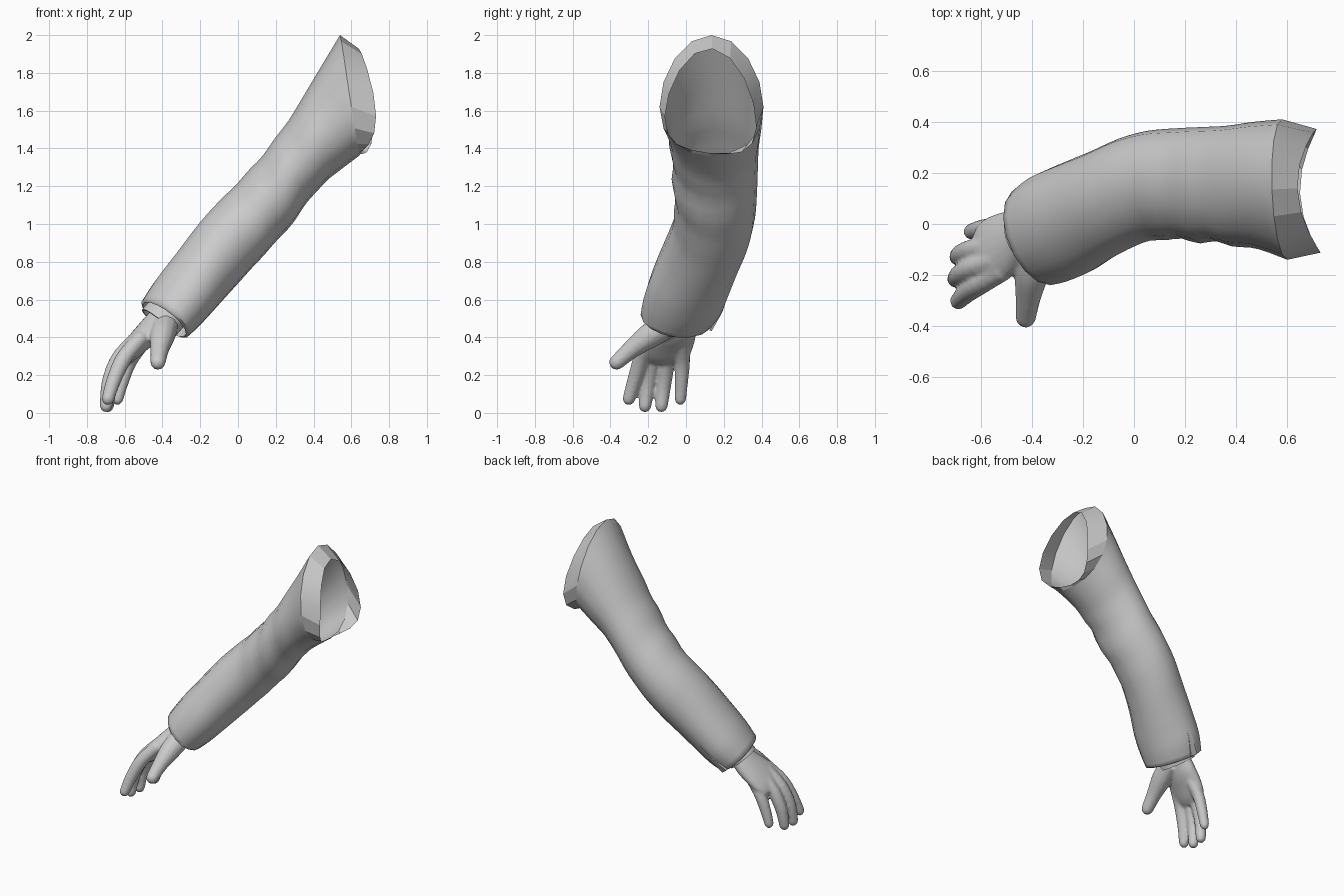
import bpy, bmesh, math
from mathutils import Vector as V

if "Cube" in bpy.data.objects:
    bpy.data.objects.remove(bpy.data.objects["Cube"])


def loft(bm, rings, cap=False):
    """Skin a list of equally long point rings."""
    vs = [[bm.verts.new(p) for p in r] for r in rings]
    n = len(vs[0])
    for a, b in zip(vs, vs[1:]):
        for i in range(n):
            j = (i + 1) % n
            bm.faces.new((a[i], a[j], b[j], b[i]))
    if cap:
        bm.faces.new(vs[0][::-1])
        bm.faces.new(vs[-1])


def ring(c, u, v, n=16, k=1.0):
    return [V(c) + k * (V(u) * math.cos(2 * math.pi * i / n) + V(v) * math.sin(2 * math.pi * i / n))
            for i in range(n)]


def finish(bm, name, angle=50):
    bmesh.ops.recalc_face_normals(bm, faces=bm.faces)
    me = bpy.data.meshes.new(name)
    bm.to_mesh(me)
    bm.free()
    ob = bpy.data.objects.new(name, me)
    bpy.context.collection.objects.link(ob)
    bpy.ops.object.select_all(action='DESELECT')
    ob.select_set(True)
    bpy.context.view_layer.objects.active = ob
    bpy.ops.object.shade_smooth_by_angle(angle=math.radians(angle))
    return ob


def catmull(rows, steps):
    """Smoothly interpolate rows of numbers."""
    out = []
    for i in range(len(rows) - 1):
        p = [rows[max(0, min(len(rows) - 1, i + d))] for d in (-1, 0, 1, 2)]
        for s in range(steps):
            t = s / steps
            out.append([0.5 * (2 * b + (c - a) * t + (2 * a - 5 * b + 4 * c - d) * t * t
                               + (3 * b - a - 3 * c + d) * t ** 3) for a, b, c, d in zip(*p)])
    out.append(list(rows[-1]))
    return out


# Sleeve sections: top x, top z, bottom x, bottom z, y min, y max
sections = [
    (0.54, 2.00, 0.64, 1.36, -0.14, 0.41), (0.42, 1.80, 0.54, 1.285, -0.10, 0.40),
    (0.30, 1.60, 0.45, 1.21, -0.085, 0.385), (0.20, 1.455, 0.365, 1.11, -0.07, 0.38),
    (0.10, 1.33, 0.26, 0.97, -0.065, 0.375), (0.00, 1.22, 0.15, 0.85, -0.06, 0.365),
    (-0.10, 1.12, 0.05, 0.74, -0.085, 0.335), (-0.20, 1.01, -0.05, 0.63, -0.13, 0.285),
    (-0.33, 0.84, -0.14, 0.53, -0.19, 0.235), (-0.43, 0.71, -0.21, 0.455, -0.225, 0.195),
    (-0.50, 0.60, -0.27, 0.40, -0.24, 0.14)]
N = 16
rows = catmull(sections, 3)
rings = []
for k, (tx, tz, bx, bz, y0, y1) in enumerate(rows):
    s = k / 3
    c = V(((tx + bx) / 2, (y0 + y1) / 2, (tz + bz) / 2))
    u = V(((tx - bx) / 2, 0, (tz - bz) / 2))
    f = min(1, max(0, (s - 4) / 4))
    v = V((-0.01 - 0.045 * f, (y1 - y0) / 2, -0.02 * f))
    r = ring(c, u, v, N)
    # soft cloth folds gathered around the elbow, mostly on the front
    g = math.exp(-((s - 3.6) / 1.6) ** 2)
    for i in range(N):
        a = 2 * math.pi * i / N
        w = 0.5 - 0.5 * math.sin(a)
        r[i] = c + (r[i] - c) * (1 + 0.04 * g * w * math.sin(4.2 * s + 1.5 * math.cos(a)))
        r[i].z -= 0.06 * max(0, 1 - s / 2) * math.sin(a) ** 2
    rings.append(r)

# Cuff edge rolled inward
c, u, v = V((-0.385, -0.05, 0.50)), V((-0.115, 0, 0.10)), V((-0.055, 0.19, -0.02))
rings.append(ring(c + V((-0.005, -0.002, -0.006)), u, v, N, 0.90))
rings.append(ring(c + V((0.08, 0.035, 0.10)), u, v, N, 0.85))
bm = bmesh.new()
loft(bm, rings)
finish(bm, "sleeve", 60)

# Shoulder band: from the armhole seam to a bowed opening
seam = rings[0]
opening = ring((0.645, 0.13, 1.652), (-0.005, 0.01, 0.276), (-0.008, 0.242, -0.03), N)
for i, p in enumerate(opening):
    b = math.sin(2 * math.pi * i / N) ** 2
    p.x += 0.078 * b
    p.z -= 0.11 * b
bm = bmesh.new()
loft(bm, [seam, opening])
finish(bm, "shoulder_band", 20)

# Inner cuff around the wrist
bm = bmesh.new()
d = V((-0.06, -0.03, -0.07))
iu, iv = V((-0.085, 0, 0.075)), V((-0.03, 0.115, 0))
c = V((-0.36, -0.02, 0.545))
loft(bm, [ring(c, iu, iv), ring(c + d, iu, iv), ring(c + d, iu, iv, k=0.9), ring(c, iu, iv, k=0.85)])
finish(bm, "inner_cuff")

# Placket: thin flap along the back of the sleeve end
bm = bmesh.new()
path = [(-0.25, 0.222, 0.64), (-0.335, 0.186, 0.535), (-0.405, 0.137, 0.45)]
n, w = V((0.2, 0.9, -0.3)).normalized() * 0.006, V((-0.6, 0.2, 0.45)).normalized()
loft(bm, [[V(p) + w * h - n, V(p) + w * h + n, V(p) - w * h + n, V(p) - w * h - n]
          for p, h in zip(path, (0.006, 0.016, 0.025))], True)
finish(bm, "placket", 30)


def digit(bm, pts):
    """Round-tipped tube through x, y, z, radius points."""
    pts = catmull(pts, 4)
    out = []
    for i, p in enumerate(pts):
        t = (V(pts[min(i + 1, len(pts) - 1)][:3]) - V(pts[max(i - 1, 0)][:3])).normalized()
        u = t.cross(V((0.6, 0.6, 0.5))).normalized()
        out.append(ring(p[:3], u * p[3], t.cross(u) * p[3], 12))
    for a in (30, 60, 80):
        a = math.radians(a)
        e = V(p[:3]) + t * p[3] * math.sin(a)
        out.append(ring(e, u * p[3], t.cross(u) * p[3], 12, math.cos(a)))
    loft(bm, out, True)


# Hand: palm, four curled fingers and a thumb fused together
bm = bmesh.new()
palm = [(-0.33, 0.01, 0.59, 0.085, 0.065), (-0.42, -0.035, 0.49, 0.095, 0.066),
        (-0.475, -0.07, 0.425, 0.125, 0.068), (-0.535, -0.10, 0.365, 0.142, 0.06),
        (-0.585, -0.115, 0.31, 0.135, 0.05), (-0.615, -0.12, 0.275, 0.11, 0.034)]
loft(bm, [ring(p[:3], V((-0.75, 0, 0.65)) * p[4], V((0.03, 1, -0.03)) * p[3], 20)
          for p in catmull(palm, 3)], True)
fingers = [
    [(-0.51, -0.18, 0.40, 0.042), (-0.60, -0.232, 0.295, 0.044), (-0.655, -0.27, 0.18, 0.040), (-0.688, -0.302, 0.075, 0.034)],
    [(-0.54, -0.14, 0.39, 0.042), (-0.63, -0.172, 0.285, 0.045), (-0.682, -0.2, 0.16, 0.041), (-0.698, -0.217, 0.037, 0.034)],
    [(-0.54, -0.08, 0.38, 0.042), (-0.625, -0.10, 0.275, 0.044), (-0.675, -0.117, 0.15, 0.040), (-0.69, -0.13, 0.037, 0.034)],
    [(-0.50, -0.02, 0.38, 0.042), (-0.575, -0.018, 0.27, 0.040), (-0.615, -0.025, 0.16, 0.036), (-0.638, -0.03, 0.073, 0.031)],
    [(-0.38, -0.08, 0.475, 0.07), (-0.40, -0.19, 0.41, 0.068), (-0.415, -0.29, 0.335, 0.05), (-0.424, -0.366, 0.268, 0.041)]]
for f in fingers:
    digit(bm, f)
hand = finish(bm, "hand")
rm = hand.modifiers.new("fuse", 'REMESH')
rm.mode, rm.voxel_size, rm.use_smooth_shade = 'VOXEL', 0.009, True
sm = hand.modifiers.new("soften", 'SMOOTH')
sm.factor, sm.iterations = 0.5, 5
